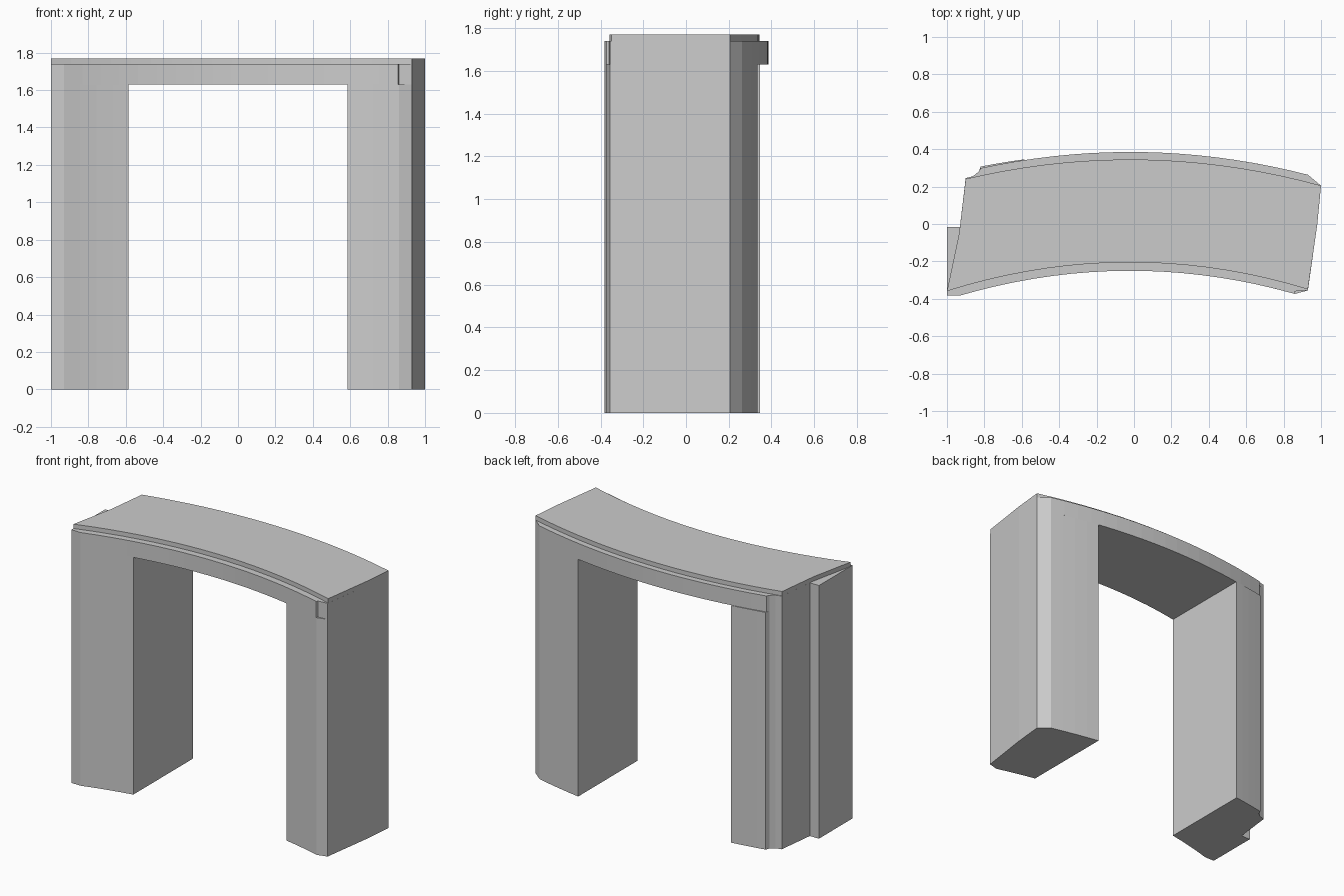
import bpy, bmesh

if "Cube" in bpy.data.objects:
    bpy.data.objects.remove(bpy.data.objects["Cube"])


def arc(x0, x1, mid, k, n, cx=-0.02):
    """Points along a shallow curve running from x0 to x1."""
    xs = [x0 + (x1 - x0) * i / n for i in range(n + 1)]
    return [(x, mid + k * (x - cx) ** 2) for x in xs]


def prism(name, outline, z0, z1):
    """Extrude a counter-clockwise outline from z0 to z1."""
    bm = bmesh.new()
    face = bm.faces.new([bm.verts.new((x, y, z0)) for x, y in outline])
    ext = bmesh.ops.extrude_face_region(bm, geom=[face], use_keep_orig=True)
    verts = [g for g in ext["geom"] if isinstance(g, bmesh.types.BMVert)]
    bmesh.ops.translate(bm, verts=verts, vec=(0, 0, z1 - z0))
    bmesh.ops.recalc_face_normals(bm, faces=bm.faces)
    mesh = bpy.data.meshes.new(name)
    bm.to_mesh(mesh)
    bm.free()
    obj = bpy.data.objects.new(name, mesh)
    bpy.context.collection.objects.link(obj)
    return obj


def front(x0, x1, n):
    return arc(x0, x1, -0.25, -0.160, n)


def back(x0, x1, n):
    return arc(x0, x1, 0.385, -0.135 if max(x0, x1) > 0.8 else -0.122, n)


LEG_TOP, BAND_TOP, TOP = 1.63, 1.74, 1.77
INNER = 0.585

left_end = [(-0.83, 0.28), (-0.86, 0.256), (-0.9, 0.245),
            (-0.935, -0.05), (-1, -0.355), (-1, -0.381)]
right_side = [(0.93, -0.355), (0.98, 0), (1, 0.205)]

# Curved lintel band
prism("lintel_band",
      front(-0.93, 0.855, 18) + [(0.86, -0.36)] + right_side
      + back(0.93, -0.82, 18) + left_end, LEG_TOP, BAND_TOP)

# Thin set-back cap on top of the band
prism("top_cap",
      arc(-1, 0.93, -0.205, -0.16, 18) + right_side[1:]
      + arc(1, -0.9, 0.345, -0.134, 18) + [(-0.935, -0.05)], BAND_TOP, TOP)

# Two legs sharing the curved faces of the band
prism("right_leg",
      front(INNER, 0.86, 4) + right_side + back(0.93, INNER, 4), 0, LEG_TOP)
prism("left_leg",
      front(-0.93, -INNER, 4) + back(-INNER, -0.82, 4) + left_end, 0, LEG_TOP)

# Wedge-shaped fin on the outer side of the left leg
prism("side_fin",
      [(-1, -0.355), (-0.935, -0.05), (-0.93, -0.015), (-1, -0.015)], 0, BAND_TOP)
